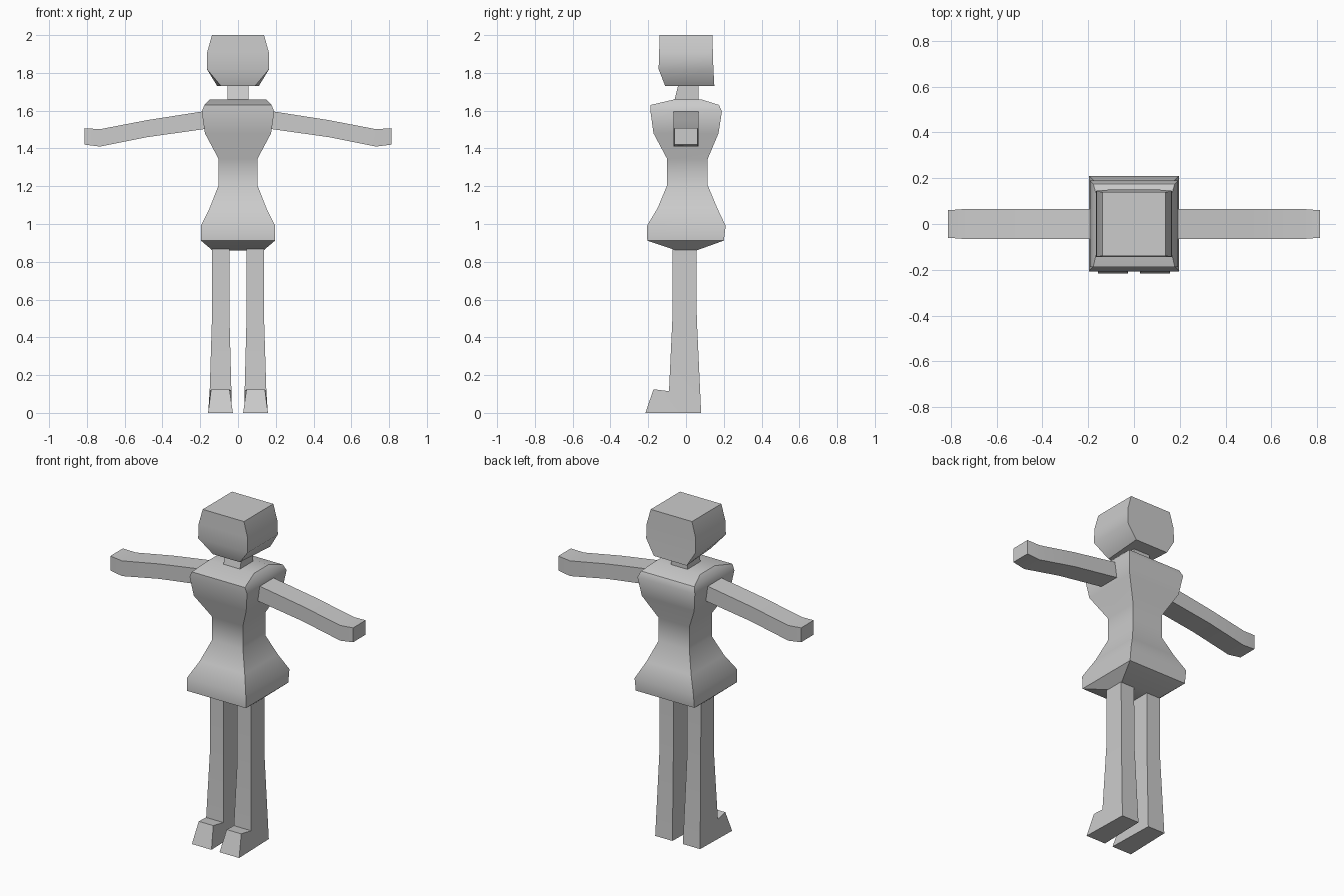
import bpy, bmesh
from math import radians

if "Cube" in bpy.data.objects:
    bpy.data.objects.remove(bpy.data.objects["Cube"])


def loft(name, rings, mirror=False):
    """Join four-cornered rings into a closed, capped body."""
    bm = bmesh.new()
    loops = [[bm.verts.new(p) for p in ring] for ring in rings]
    for a, b in zip(loops, loops[1:]):
        for i in range(4):
            j = (i + 1) % 4
            bm.faces.new((a[i], a[j], b[j], b[i]))
    bm.faces.new(loops[0])
    bm.faces.new(loops[-1])
    bmesh.ops.recalc_face_normals(bm, faces=bm.faces)
    mesh = bpy.data.meshes.new(name)
    bm.to_mesh(mesh)
    bm.free()
    ob = bpy.data.objects.new(name, mesh)
    bpy.context.collection.objects.link(ob)
    if mirror:
        ob.modifiers.new("mirror", 'MIRROR').use_mirror_merge = False
    bpy.ops.object.select_all(action='DESELECT')
    ob.select_set(True)
    bpy.context.view_layer.objects.active = ob
    bpy.ops.object.shade_smooth_by_angle(angle=radians(40))
    return ob


def level(z, hx, front, back, hx_back=None):
    """Horizontal ring, symmetric in x."""
    hb = hx if hx_back is None else hx_back
    return [(-hx, front, z), (hx, front, z), (hb, back, z), (-hb, back, z)]


def leg_ring(x0, x1, front, back):
    """Ring through a front (y, z) and a back (y, z) point."""
    return [(x0, *front), (x1, *front), (x1, *back), (x0, *back)]


def arm_ring(x, low, high, hy):
    return [(x, -hy, low), (x, hy, low), (x, hy, high), (x, -hy, high)]


# Head: chin narrows, jaw back stays wider
loft("head", [
    level(1.73, 0.09, -0.11, 0.15, 0.11),
    level(1.82, 0.165, -0.145, 0.145),
    level(1.91, 0.163, -0.142, 0.142),
    level(2.00, 0.138, -0.14, 0.14),
])

# Neck
loft("neck", [
    level(1.62, 0.055, -0.07, 0.065),
    level(1.74, 0.055, -0.04, 0.065),
])

# Torso with flared hips
loft("torso", [
    level(0.86, 0.135, -0.05, 0.055),
    level(0.912, 0.196, -0.205, 0.2),
    level(0.99, 0.197, -0.207, 0.21),
    level(1.085, 0.15, -0.15, 0.165),
    level(1.205, 0.103, -0.10, 0.115),
    level(1.345, 0.103, -0.10, 0.115),
    level(1.48, 0.175, -0.172, 0.172),
    level(1.595, 0.192, -0.188, 0.19),
    level(1.63, 0.178, -0.188, 0.175),
    level(1.66, 0.15, -0.06, 0.08),
])

# Arms
loft("arms", [
    arm_ring(0.16, 1.505, 1.60, 0.066),
    arm_ring(0.48, 1.46, 1.55, 0.066),
    arm_ring(0.73, 1.41, 1.502, 0.066),
    arm_ring(0.812, 1.42, 1.507, 0.06),
], mirror=True)

# Legs, bending forward into the feet
loft("legs", [
    leg_ring(0.045, 0.138, (-0.072, 0.90), (0.055, 0.90)),
    leg_ring(0.045, 0.138, (-0.072, 0.50), (0.057, 0.50)),
    leg_ring(0.035, 0.15, (-0.09, 0.115), (0.08, 0.0)),
    [(0.045, -0.172, 0.125), (0.142, -0.172, 0.125),
     (0.158, -0.215, 0.0), (0.027, -0.215, 0.0)],
], mirror=True)
